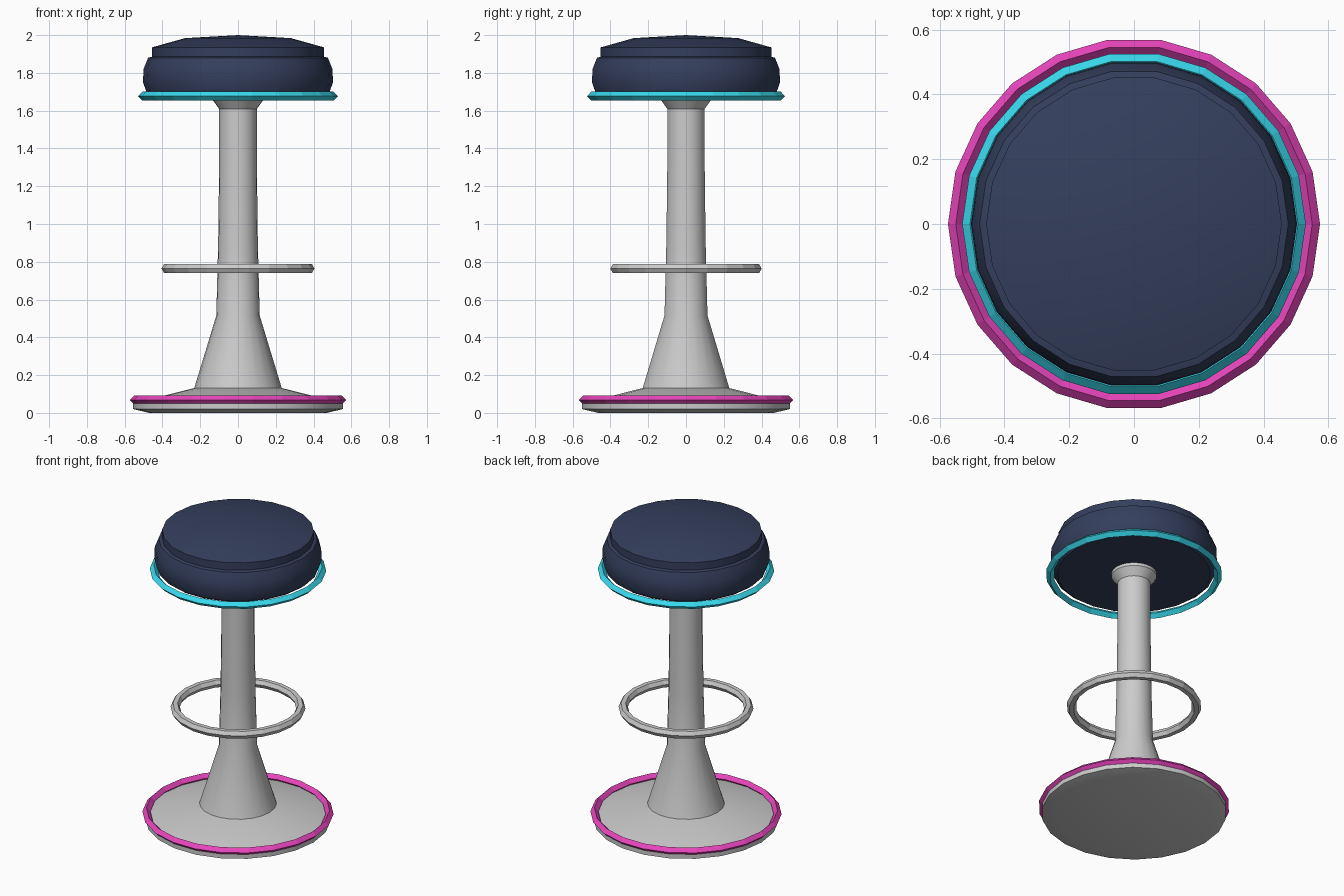
import bpy, bmesh
from math import cos, sin, pi, radians

if "Cube" in bpy.data.objects:
    bpy.data.objects.remove(bpy.data.objects["Cube"])

SIDES = 22


def material(name, color):
    m = bpy.data.materials.new(name)
    m.diffuse_color = (*color, 1)
    m.use_nodes = True
    m.node_tree.nodes["Principled BSDF"].inputs["Base Color"].default_value = m.diffuse_color
    return m


def finish(name, bm, mat, smooth):
    bmesh.ops.recalc_face_normals(bm, faces=bm.faces)
    me = bpy.data.meshes.new(name)
    bm.to_mesh(me)
    bm.free()
    ob = bpy.data.objects.new(name, me)
    bpy.context.collection.objects.link(ob)
    if mat:
        me.materials.append(mat)
    if smooth:
        bpy.ops.object.select_all(action='DESELECT')
        ob.select_set(True)
        bpy.context.view_layer.objects.active = ob
        bpy.ops.object.shade_smooth_by_angle(angle=radians(30))
    return ob


def lathe(name, profile, mat=None, sides=SIDES, closed=False, smooth=True):
    """Spin (radius, z) points around z; radius 0 makes a pole."""
    bm = bmesh.new()
    rings = []
    for r, z in profile:
        n = 1 if r == 0 else sides
        rings.append([bm.verts.new((r * cos(2 * pi * i / sides),
                                    r * sin(2 * pi * i / sides), z)) for i in range(n)])
    pairs = list(zip(rings, rings[1:]))
    if closed:
        pairs.append((rings[-1], rings[0]))
    for a, b in pairs:
        for i in range(sides):
            j = (i + 1) % sides
            quad = [a[i % len(a)], a[j % len(a)], b[j % len(b)], b[i % len(b)]]
            bm.faces.new(list(dict.fromkeys(quad)))
    return finish(name, bm, mat, smooth)


def ring(name, major, minor, z, mat=None, segments=4, sides=SIDES):
    """Low-poly torus with a faceted cross-section."""
    section = [(major + minor * cos(2 * pi * k / segments),
                z + minor * sin(2 * pi * k / segments)) for k in range(segments)]
    return lathe(name, section, mat, sides, closed=True, smooth=False)


navy = material("navy", (0.035, 0.05, 0.11))
cyan = material("cyan", (0.04, 0.70, 0.85))
pink = material("pink", (0.80, 0.06, 0.50))

# Foot: shallow cone plate with a pink trim ring
lathe("base_plate", [(0, 0), (0.47, 0.0), (0.555, 0.02), (0.555, 0.05),
                     (0.23, 0.132), (0, 0.132)])
ring("base_trim", 0.55, 0.024, 0.068, pink)

# Flared column
lathe("column", [(0, 0.12), (0.232, 0.13), (0.115, 0.515), (0.105, 0.9),
                 (0.1, 1.3), (0.1, 1.61), (0.137, 1.66), (0.137, 1.69), (0, 1.69)])

# Foot rest
ring("foot_rest", 0.377, 0.028, 0.764, segments=6)

# Cushion, raised domed top and cyan trim
lathe("seat_cushion", [(0, 1.68), (0.46, 1.68), (0.485, 1.70), (0.503, 1.75),
                       (0.5, 1.82), (0.476, 1.88), (0.44, 1.89), (0, 1.89)], navy)
lathe("seat_top", [(0, 1.87), (0.456, 1.87), (0.456, 1.935),
                   (0.28, 1.984), (0, 2.0)], navy)
ring("seat_trim", 0.506, 0.024, 1.677, cyan)
